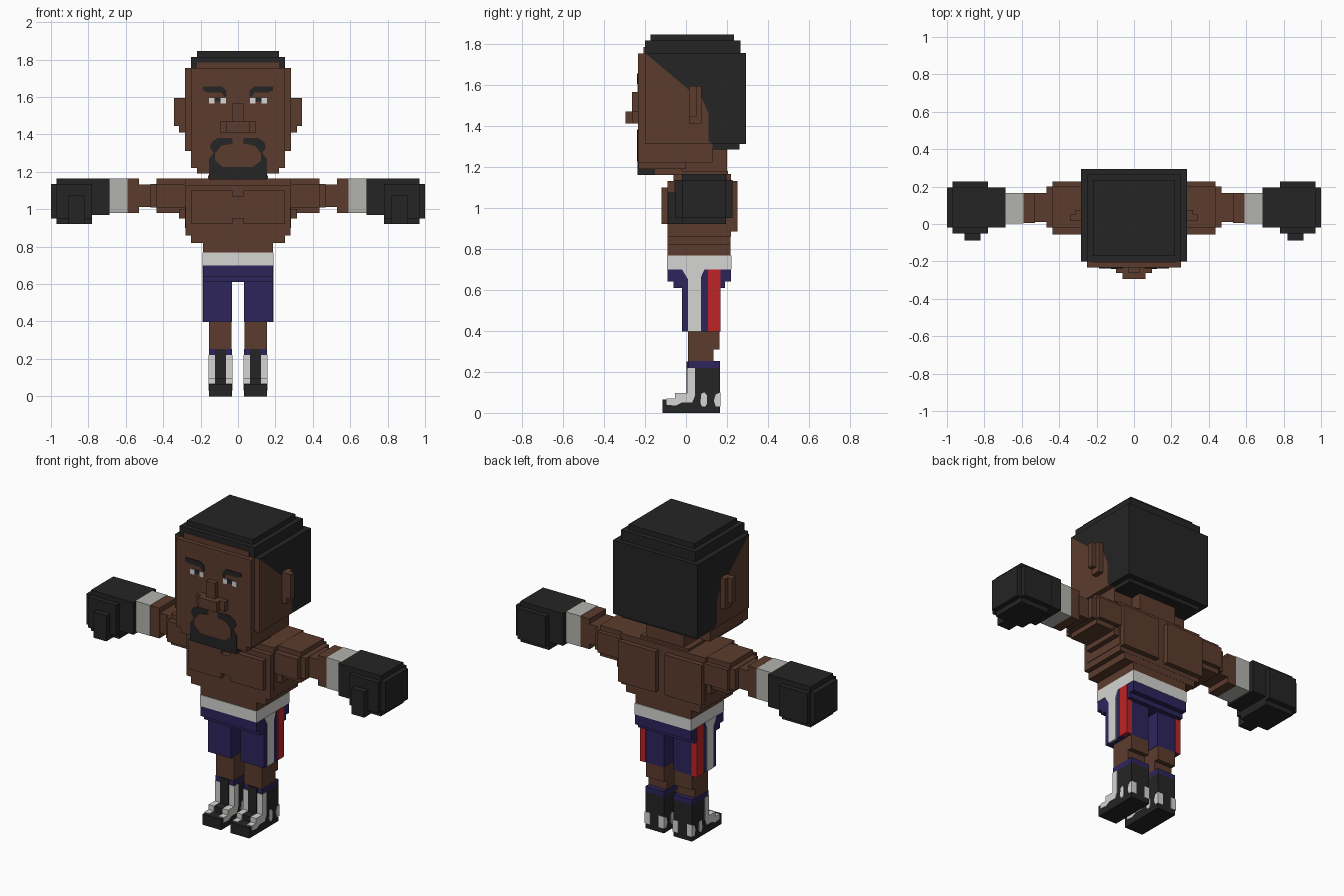
import bpy, bmesh

def material(name, r, g, b):
    m = bpy.data.materials.new(name)
    m.diffuse_color = (r, g, b, 1)
    return m

SKIN = material("brown skin", 0.107, 0.045, 0.027)
DARK = material("charcoal", 0.018, 0.018, 0.018)
NAVY = material("deep violet", 0.027, 0.018, 0.107)
RED = material("red", 0.52, 0.018, 0.019)
WHITE = material("off white", 0.66, 0.66, 0.65)
GREY = material("wrap grey", 0.45, 0.45, 0.42)

# corner order that places (u, v, w) into (x, y, z) for each extrusion axis
PLACE = {'x': lambda u, v, w: (w, u, v), 'y': lambda u, v, w: (u, w, v)}

def prisms(name, mat, items, mirror=False):
    """One object from extruded polygons: (axis, points, start, end)."""
    bm = bmesh.new()
    for sign in ((1, -1) if mirror else (1,)):
        for axis, pts, a, b in items:
            rings = []
            for w in (a, b):
                ring = []
                for u, v in pts:
                    x, y, z = PLACE[axis](u, v, w)
                    ring.append(bm.verts.new((x * sign, y, z)))
                rings.append(ring)
            bm.faces.new(rings[0])
            bm.faces.new(rings[1][::-1])
            n = len(pts)
            for i in range(n):
                j = (i + 1) % n
                bm.faces.new((rings[0][j], rings[0][i], rings[1][i], rings[1][j]))
    bmesh.ops.recalc_face_normals(bm, faces=bm.faces)
    me = bpy.data.meshes.new(name)
    bm.to_mesh(me)
    bm.free()
    me.materials.append(mat)
    ob = bpy.data.objects.new(name, me)
    bpy.context.collection.objects.link(ob)
    return ob

def block(x0, x1, y0, y1, z0, z1):
    return ('x', [(y0, z0), (y1, z0), (y1, z1), (y0, z1)], x0, x1)

def boxes(name, mat, dims, mirror=False):
    return prisms(name, mat, [block(*d) for d in dims], mirror)

# Head: face and hair share a slanted hairline
HAIRLINE = [(-0.2, 1.755), (0.02, 1.57), (0.075, 1.54), (0.11, 1.46),
            (0.11, 1.33), (0.13, 1.31)]
prisms("head", SKIN, [('x', [(-0.2, 1.31)] + HAIRLINE, -0.283, 0.283)])
prisms("hair", DARK, [('x', HAIRLINE + [(0.293, 1.31), (0.293, 1.755)], -0.283, 0.283)])
boxes("hair_steps", DARK, [
    (-0.25, 0.25, -0.2, 0.265, 1.755, 1.815),
    (-0.22, 0.22, -0.172, 0.235, 1.815, 1.845),
    (-0.25, 0.25, 0.13, 0.26, 1.285, 1.312)])
boxes("face_front", SKIN, [(-0.25, 0.25, -0.233, -0.19, 1.22, 1.752)])
boxes("forehead", SKIN, [(-0.22, 0.22, -0.207, -0.199, 1.75, 1.785)])
boxes("jaw", SKIN, [
    (-0.25, 0.25, -0.232, 0.13, 1.22, 1.312),
    (-0.22, 0.22, -0.232, 0.0, 1.19, 1.222),
    (-0.155, 0.155, -0.15, -0.02, 1.16, 1.192)])
boxes("neck", SKIN, [(-0.125, 0.125, -0.02, 0.2, 1.13, 1.3),
                     (-0.16, 0.16, -0.06, 0.205, 1.16, 1.18)])
boxes("ears", SKIN, [(0.28, 0.342, 0.015, 0.05, 1.445, 1.595),
                     (0.28, 0.315, 0.015, 0.075, 1.41, 1.595)], True)
boxes("nose", SKIN, [(-0.03, 0.03, -0.263, -0.22, 1.46, 1.565),
                     (-0.095, 0.095, -0.263, -0.22, 1.41, 1.47),
                     (-0.062, 0.062, -0.295, -0.25, 1.41, 1.47)])

# Eyes and brows
prisms("brows", DARK, [('y', [(0.07, 1.6), (0.09, 1.625), (0.165, 1.625), (0.187, 1.635),
                              (0.187, 1.655), (0.085, 1.655), (0.062, 1.635),
                              (0.06, 1.605)], -0.238, -0.23)], True)
boxes("eye_whites", WHITE, [(0.065, 0.093, -0.237, -0.23, 1.565, 1.595),
                            (0.125, 0.155, -0.237, -0.23, 1.565, 1.595)], True)
boxes("pupils", DARK, [(0.093, 0.125, -0.237, -0.23, 1.575, 1.597)], True)

# Beard ring with the mouth area laid over it
prisms("beard", DARK, [('y', [(-0.155, 1.16), (0.155, 1.16), (0.155, 1.27), (0.13, 1.3),
                              (0.15, 1.33), (0.14, 1.36), (0.11, 1.38), (-0.11, 1.38),
                              (-0.14, 1.36), (-0.15, 1.33), (-0.13, 1.3),
                              (-0.155, 1.27)], -0.2365, -0.228)])
boxes("beard_chin", DARK, [(-0.155, 0.155, -0.234, -0.15, 1.16, 1.192)])
prisms("mouth_area", SKIN, [('y', [(-0.08, 1.225), (0.08, 1.225), (0.122, 1.26), (0.122, 1.3),
                                   (0.09, 1.34), (0.03, 1.35), (0.03, 1.381), (-0.03, 1.381),
                                   (-0.03, 1.35), (-0.09, 1.34), (-0.122, 1.3),
                                   (-0.122, 1.26)], -0.2395, -0.23)])

# Torso with chest and back muscles
boxes("torso", SKIN, [
    (-0.283, 0.283, -0.06, 0.22, 0.9, 1.165),
    (-0.28, 0.28, -0.09, 0.219, 0.86, 1.13),
    (-0.25, 0.25, -0.09, 0.218, 0.82, 0.87),
    (-0.187, 0.187, -0.089, 0.217, 0.765, 0.83)])
boxes("chest", SKIN, [(0.03, 0.25, -0.12, -0.08, 0.92, 1.1),
                      (0, 0.03, -0.12, -0.08, 0.95, 1.07)], True)
boxes("back_muscles", SKIN, [(0.03, 0.28, 0.2, 0.25, 0.885, 1.13)], True)

# Arms
boxes("arms", SKIN, [
    (0.27, 0.435, -0.055, 0.226, 1.01, 1.135),
    (0.27, 0.435, -0.02, 0.2, 0.98, 1.164),
    (0.27, 0.315, -0.03, 0.21, 0.95, 1.0),
    (0.43, 0.467, -0.02, 0.2, 1.01, 1.135),
    (0.46, 0.535, 0.01, 0.167, 1.012, 1.133),
    (0.53, 0.592, 0.005, 0.165, 0.98, 1.163)], True)
boxes("wrist_wraps", GREY, [(0.59, 0.688, 0.003, 0.167, 0.98, 1.165)], True)

# Gloves
boxes("gloves", DARK, [
    (0.686, 0.97, -0.02, 0.195, 0.97, 1.165),
    (0.78, 0.97, -0.05, 0.226, 0.95, 1.135),
    (0.78, 0.97, -0.02, 0.195, 0.92, 1.0),
    (0.96, 1.0, -0.02, 0.195, 0.95, 1.135),
    (0.82, 0.905, -0.087, 0.0, 0.92, 1.075)], True)

# Shorts
boxes("waistband", WHITE, [(-0.189, 0.189, -0.092, 0.222, 0.7, 0.768)])
boxes("shorts", NAVY, [
    (-0.187, 0.187, -0.09, 0.22, 0.64, 0.7),
    (-0.187, 0.187, -0.06, 0.19, 0.61, 0.64)])
boxes("shorts_legs", NAVY, [(0.032, 0.187, -0.02, 0.163, 0.397, 0.62)], True)
prisms("side_stripes", WHITE, [('x', [(0.01, 0.397), (0.072, 0.397), (0.072, 0.66), (0.09, 0.7),
                                      (-0.02, 0.7), (0.01, 0.65)], 0.182, 0.191)], True)
boxes("rear_stripes", RED, [(0.183, 0.191, 0.107, 0.167, 0.397, 0.7),
                            (0.155, 0.19, 0.12, 0.167, 0.397, 0.61)], True)

# Legs and boots
boxes("legs", SKIN, [(0.034, 0.155, 0.01, 0.163, 0.31, 0.4),
                     (0.034, 0.155, 0.01, 0.135, 0.24, 0.32)], True)
boxes("socks", NAVY, [(0.032, 0.156, 0.009, 0.165, 0.22, 0.252)], True)
boxes("boots", DARK, [
    (0.032, 0.156, 0.01, 0.165, 0.05, 0.22),
    (0.032, 0.156, -0.05, 0.02, 0.05, 0.095),
    (0.032, 0.156, -0.115, 0.165, 0.0, 0.065)], True)
boxes("boot_tongues", DARK, [(0.065, 0.123, 0.003, 0.015, 0.09, 0.25)], True)

# White boot trim runs up both edges of each boot
TRIM = [(0.045, 0.22), (0.006, 0.22), (0.006, 0.098), (-0.054, 0.098), (-0.054, 0.069),
        (-0.095, 0.069), (-0.095, 0.04), (-0.05, 0.035), (-0.02, 0.05), (0.03, 0.05),
        (0.045, 0.085)]
SPOT = [(0.078, 0.03), (0.095, 0.03), (0.102, 0.045), (0.102, 0.085), (0.09, 0.1),
        (0.075, 0.095), (0.07, 0.05)]
HEEL = [(0.145, 0.03), (0.168, 0.03), (0.168, 0.1), (0.145, 0.09), (0.136, 0.06)]
prisms("boot_trim", WHITE, [('x', p, a, b) for p in (TRIM, SPOT, HEEL)
                            for a, b in ((0.029, 0.065), (0.123, 0.159))], True)
